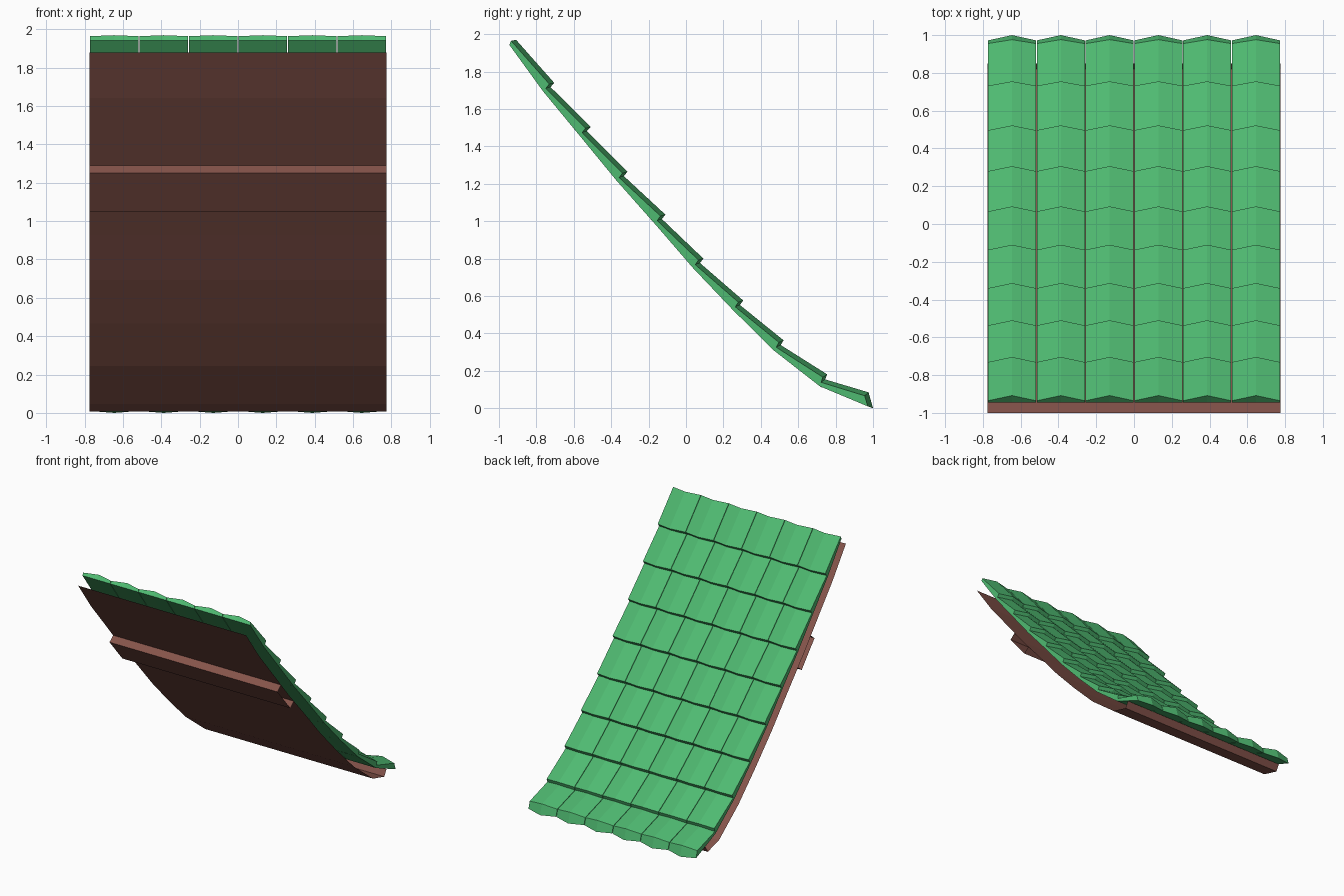
import bpy
import bmesh
from mathutils import Vector

if "Cube" in bpy.data.objects:
    bpy.data.objects.remove(bpy.data.objects["Cube"])

COLS = 6
WIDTH = 1.55
GAP = 0.004


def material(name, rgb):
    m = bpy.data.materials.new(name)
    m.diffuse_color = (*rgb, 1)
    m.use_nodes = True
    m.node_tree.nodes["Principled BSDF"].inputs["Base Color"].default_value = m.diffuse_color
    return m


GREEN = material("green_glaze", (0.078, 0.49, 0.165))
BROWN = material("brown_wood", (0.238, 0.089, 0.070))

# Slope curve (y, z): the ridge point of each row's lower lip, from top to eave
LIPS = [Vector(p) for p in [
    (-0.884, 1.987), (-0.704, 1.739), (-0.510, 1.504), (-0.313, 1.264),
    (-0.110, 1.035), (0.093, 0.800), (0.306, 0.576), (0.522, 0.363),
    (0.755, 0.181), (0.976, 0.085)]]


def frame(i):
    """Tangent (down the slope) and outward normal at lip i."""
    a, b = LIPS[max(i - 1, 0)], LIPS[min(i + 1, len(LIPS) - 1)]
    t = (b - a).normalized()
    return t, Vector((-t.y, t.x))


def make(name, bm, mat, closed):
    if closed:
        bmesh.ops.recalc_face_normals(bm, faces=bm.faces)
    me = bpy.data.meshes.new(name)
    bm.to_mesh(me)
    bm.free()
    me.materials.append(mat)
    ob = bpy.data.objects.new(name, me)
    bpy.context.collection.objects.link(ob)
    return ob


def sheet(name, path):
    """Open sheet following a (y, z) path over the full width."""
    bm = bmesh.new()
    pairs = [[bm.verts.new((x, p[0], p[1])) for x in (-WIDTH / 2, WIDTH / 2)]
             for p in path]
    for a, b in zip(pairs, pairs[1:]):
        bm.faces.new((a[0], b[0], b[1], a[1]))
    return make(name, bm, BROWN, False)


# Tile rows: each tile is a wedge with a raised centre ridge and a thick lip
last = len(LIPS) - 1
for r in range(last):
    t0, n0 = frame(r)
    t1, n1 = frame(r + 1)
    A, B = LIPS[r], LIPS[r + 1]
    start_mid = A - 0.030 * n0
    start_edge = A - 0.055 * n0 - 0.012 * t0
    start_low = A - 0.075 * n0
    end_edge = B - 0.025 * n1 - 0.012 * t1
    end_low = B - 0.075 * n1
    end_low_mid = end_low + 0.012 * t1
    if r == last - 1:      # the eave lip flares forward
        end_low, end_low_mid = Vector((0.972, 0.010)), Vector((1.0, 0.0))
    bm = bmesh.new()
    w = WIDTH / COLS
    for c in range(COLS):
        x0 = -WIDTH / 2 + c * w + GAP / 2
        x1 = x0 + w - GAP
        xm = (x0 + x1) / 2

        def ring(edge, mid, low, low_mid):
            pts = [(x0, low), (x0, edge), (xm, mid), (x1, edge), (x1, low),
                   (xm, low_mid)]
            return [bm.verts.new((x, p.x, p.y)) for x, p in pts]

        s = ring(start_edge, start_mid, start_low, start_low)
        e = ring(end_edge, B, end_low, end_low_mid)
        for i in range(6):
            j = (i + 1) % 6
            bm.faces.new((s[i], s[j], e[j], e[i]))
        for q in (s, e):   # split end caps along the centre line
            bm.faces.new((q[0], q[1], q[2], q[5]))
            bm.faces.new((q[5], q[2], q[3], q[4]))
    make(f"tile_row_{r + 1}", bm, GREEN, True)

# Roof deck below the tiles, with a fascia turned up at the eave
deck = [Vector((-1.0, 1.88))]
for i in range(1, last):
    deck.append(LIPS[i] - 0.158 * frame(i)[1])
deck += [Vector((0.82, 0.006)), Vector((0.85, 0.058))]
sheet("roof_deck", deck)


# Purlin: open channel hanging under the deck
def deck_at(z):
    for a, b in zip(deck, deck[1:]):
        if b.y <= z <= a.y:
            return a.lerp(b, (a.y - z) / (a.y - b.y))


top, bottom = deck_at(1.29), deck_at(1.09)
t = (bottom - top).normalized()
drop = Vector((t.y, -t.x)) * 0.062
sheet("purlin", [top, top + drop, bottom + drop, bottom])
